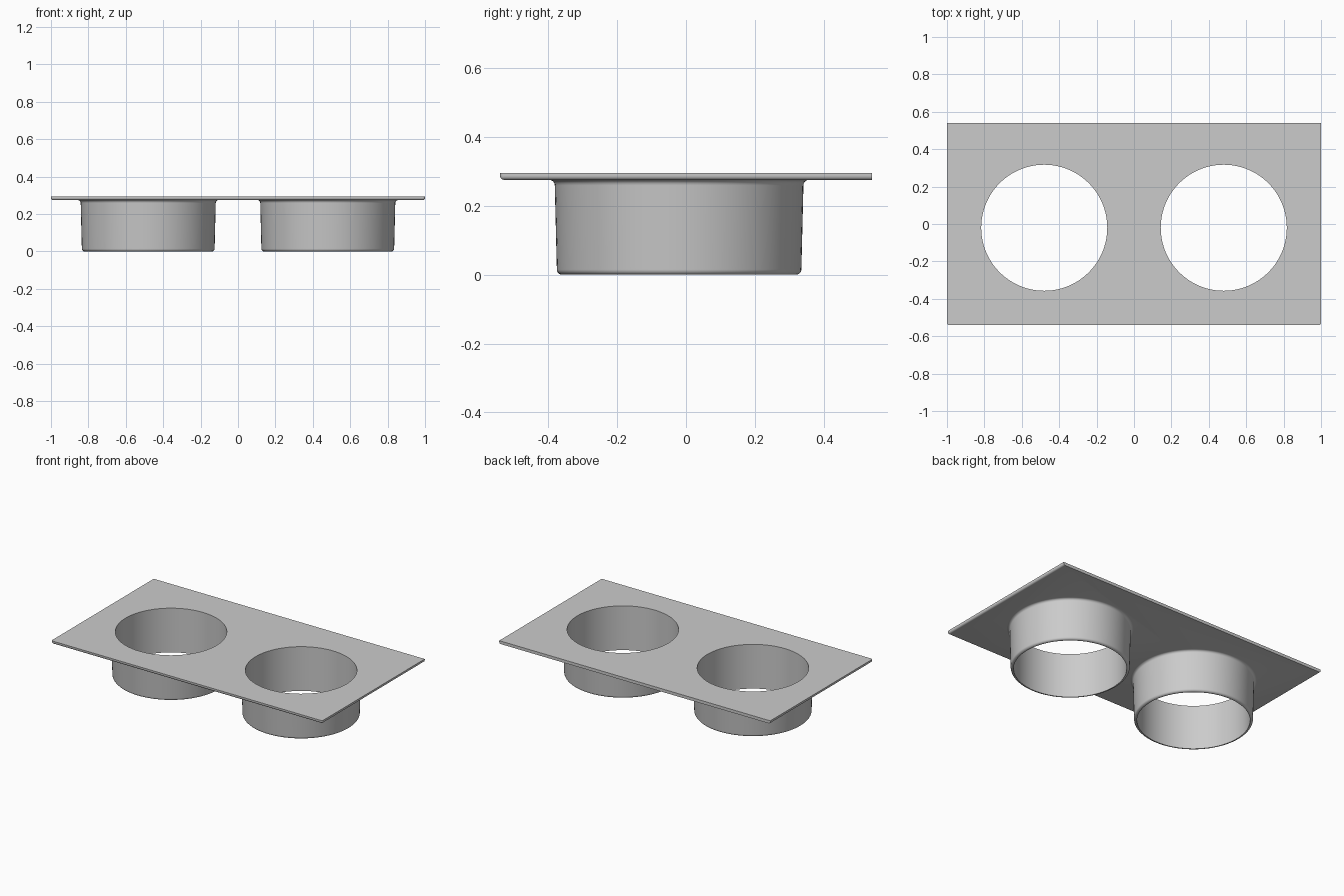
import bpy, bmesh
from math import sin, cos, pi, radians
from mathutils import Matrix

SEGMENTS = 96
PLATE_X, PLATE_Y = 1.0, 0.54
PLATE_BOTTOM, PLATE_TOP = 0.275, 0.295
CUP_X, CUP_Y = 0.48, -0.02
BORE = 0.337

cube = bpy.data.objects.get("Cube")
if cube:
    bpy.data.objects.remove(cube, do_unlink=True)

grey = bpy.data.materials.new("light_grey")
grey.use_nodes = True
colour = (0.6, 0.6, 0.6, 1)
grey.diffuse_color = colour
grey.node_tree.nodes["Principled BSDF"].inputs["Base Color"].default_value = colour


def make_object(name, bm):
    bmesh.ops.recalc_face_normals(bm, faces=bm.faces)
    mesh = bpy.data.meshes.new(name)
    bm.to_mesh(mesh)
    bm.free()
    mesh.materials.append(grey)
    obj = bpy.data.objects.new(name, mesh)
    bpy.context.collection.objects.link(obj)
    return obj


def lathe(name, profile, x):
    """Solid of revolution about a vertical axis at one socket."""
    bm = bmesh.new()
    rings = []
    for r, z in profile:
        rings.append([bm.verts.new((x + r * cos(2 * pi * i / SEGMENTS),
                                    CUP_Y + r * sin(2 * pi * i / SEGMENTS), z))
                      for i in range(SEGMENTS)])
    for low, high in zip(rings, rings[1:]):
        for i in range(SEGMENTS):
            j = (i + 1) % SEGMENTS
            bm.faces.new((low[i], low[j], high[j], high[i]))
    bm.faces.new(rings[0][::-1])
    bm.faces.new(rings[-1])
    return make_object(name, bm)


def arc(r, z, radius, start, end, steps=5):
    angles = [radians(start + (end - start) * i / steps) for i in range(steps + 1)]
    return [(r + radius * cos(a), z + radius * sin(a)) for a in angles]


def combine(target, tool, operation):
    mod = target.modifiers.new(operation.lower(), 'BOOLEAN')
    mod.operation = operation
    mod.solver = 'EXACT'
    mod.object = tool
    bpy.context.view_layer.update()
    result = target.evaluated_get(bpy.context.evaluated_depsgraph_get())
    mesh = bpy.data.meshes.new_from_object(result)
    target.modifiers.clear()
    target.data = mesh
    bpy.data.objects.remove(tool, do_unlink=True)


# Flat plate, rounded underneath on the front and sides, square at the back
bm = bmesh.new()
mid = (PLATE_BOTTOM + PLATE_TOP) / 2
bmesh.ops.create_cube(bm, size=1, matrix=Matrix.Translation((0, 0, mid)) @ Matrix.Diagonal(
    (2 * PLATE_X, 2 * PLATE_Y, PLATE_TOP - PLATE_BOTTOM, 1)))
rounded = []
for edge in bm.edges:
    ends = [v.co for v in edge.verts]
    at_back = all(c.y > 0 for c in ends)
    at_top = all(c.z > mid for c in ends)
    if not at_back and not at_top:
        rounded.append(edge)
bmesh.ops.bevel(bm, geom=rounded, offset=0.012, segments=4, profile=0.5, affect='EDGES')
holder = make_object("twin_socket_plate", bm)

# Tapered sleeves with a rounded rim and a fillet under the plate
sleeve = (arc(0.34, 0.015, 0.015, -90, 0)
          + arc(0.377, PLATE_BOTTOM - 0.016, 0.016, 180, 90)
          + [(0.377, mid)])
bore = [(BORE, -0.1), (BORE, PLATE_TOP + 0.1)]
for side in (-1, 1):
    combine(holder, lathe("sleeve", sleeve, side * CUP_X), 'UNION')
for side in (-1, 1):
    combine(holder, lathe("bore_cutter", bore, side * CUP_X), 'DIFFERENCE')

# Smooth walls with crisp rims
bpy.ops.object.select_all(action='DESELECT')
holder.select_set(True)
bpy.context.view_layer.objects.active = holder
bpy.ops.object.shade_smooth_by_angle(angle=radians(30))
